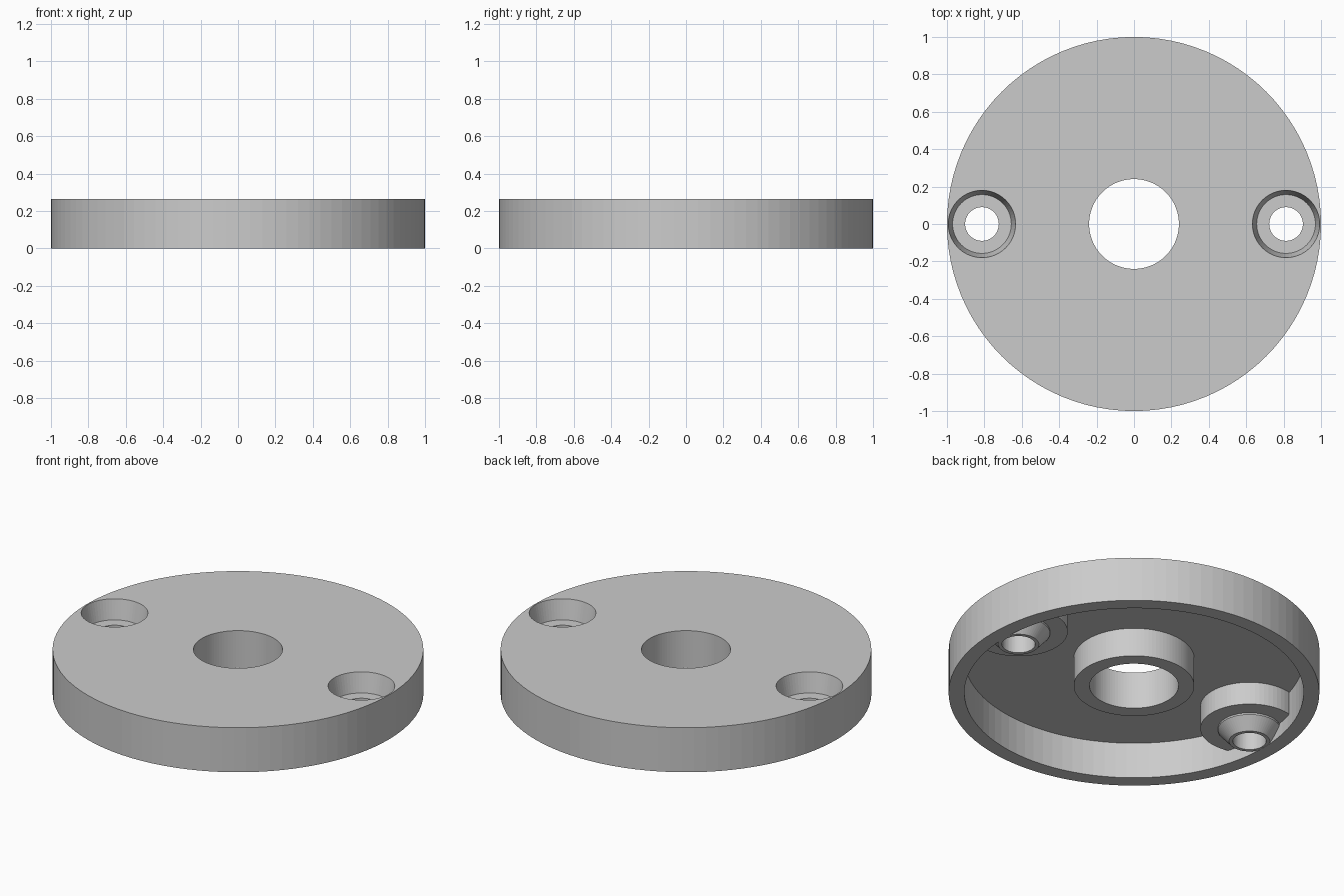
import bpy
import bmesh
from math import cos, sin, pi

cube = bpy.data.objects.get("Cube")
if cube:
    bpy.data.objects.remove(cube, do_unlink=True)

grey = bpy.data.materials.new("plain grey")
grey.use_nodes = True
COLOR = (0.6, 0.6, 0.6, 1)
grey.diffuse_color = COLOR
grey.node_tree.nodes["Principled BSDF"].inputs["Base Color"].default_value = COLOR


def lathe(name, profile, segments, x=0, closed=False):
    """Turn (radius, z) points about a vertical axis at x; cap the ends unless closed."""
    bm = bmesh.new()
    rings = [[bm.verts.new((x + r * cos(2 * pi * i / segments),
                            r * sin(2 * pi * i / segments), z))
              for i in range(segments)] for r, z in profile]
    pairs = list(zip(rings, rings[1:]))
    if closed:
        pairs.append((rings[-1], rings[0]))
    else:
        bm.faces.new(rings[0])
        bm.faces.new(rings[-1])
    for a, b in pairs:
        for i in range(segments):
            j = (i + 1) % segments
            bm.faces.new((a[i], a[j], b[j], b[i]))
    bmesh.ops.recalc_face_normals(bm, faces=bm.faces)
    mesh = bpy.data.meshes.new(name)
    bm.to_mesh(mesh)
    bm.free()
    mesh.materials.append(grey)
    obj = bpy.data.objects.new(name, mesh)
    bpy.context.collection.objects.link(obj)
    return obj


def combine(target, tool, operation):
    """Apply a boolean and drop the tool."""
    mod = target.modifiers.new(operation, "BOOLEAN")
    mod.operation = operation
    mod.solver = "EXACT"
    mod.object = tool
    bpy.context.view_layer.objects.active = target
    bpy.ops.object.modifier_apply(modifier=mod.name)
    bpy.data.objects.remove(tool, do_unlink=True)


HEIGHT, CEILING = 0.265, 0.215

# Hollow cover: outer rim, top plate and the central sleeve
cover = lathe("round_cover", [
    (1, 0), (1, HEIGHT), (0.24, HEIGHT), (0.24, 0.044), (0.325, 0.044),
    (0.325, CEILING), (0.915, CEILING), (0.915, 0)], 96, closed=True)

for x in (-0.813, 0.813):
    # Screw boss with a tapered tip, trimmed to stay inside the rim
    boss = lathe("screw_boss", [
        (0.11, 0.001), (0.17, 0.07), (0.17, 0.08), (0.265, 0.08), (0.265, 0.24)], 64, x)
    trim = lathe("boss_trim", [(0.96, -0.1), (0.96, 0.5)], 96)
    combine(boss, trim, "INTERSECT")
    combine(cover, boss, "UNION")

    # Tapered screw head recess and through hole
    drill = lathe("screw_drill", [
        (0.09, -0.1), (0.09, 0.15), (0.157, 0.15), (0.18, HEIGHT), (0.18, 0.4)], 64, x)
    combine(cover, drill, "DIFFERENCE")
